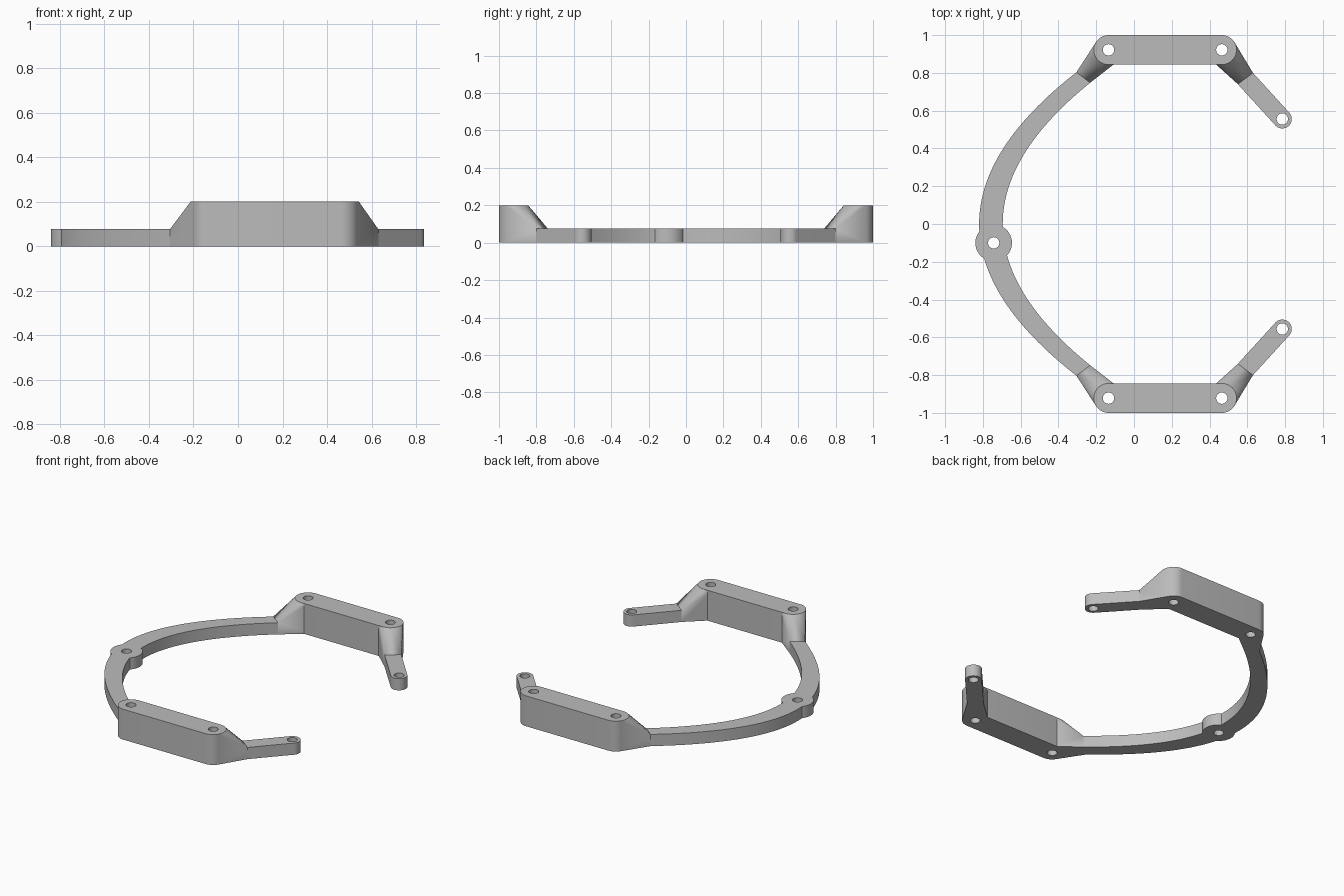
import bpy, bmesh, math

cube = bpy.data.objects.get("Cube")
if cube:
    bpy.data.objects.remove(cube, do_unlink=True)

TALL, LOW = 0.2, 0.077          # block height, band and arm height
BLOCK_R, TIP_R, BOSS_R, HOLE_R = 0.078, 0.05, 0.097, 0.03
BLOCK_Y = 0.922
LEFT_X, RIGHT_X = 0.465, -0.135   # pivot positions along each block
TIP = (0.785, 0.556)
BOSS = (-0.743, -0.1)

grey = bpy.data.materials.new("plain grey")
grey.use_nodes = True
colour = (0.5, 0.5, 0.5, 1)
grey.diffuse_color = colour
grey.node_tree.nodes["Principled BSDF"].inputs["Base Color"].default_value = colour

parts = []


def add_object(name, bm):
    bmesh.ops.recalc_face_normals(bm, faces=bm.faces)
    mesh = bpy.data.meshes.new(name)
    bm.to_mesh(mesh)
    bm.free()
    obj = bpy.data.objects.new(name, mesh)
    bpy.context.collection.objects.link(obj)
    mesh.materials.append(grey)
    return obj


def disc(x, y, r, n=48):
    return [(x + r * math.cos(math.tau * i / n), y + r * math.sin(math.tau * i / n))
            for i in range(n)]


def hull_part(name, *outlines):
    """Solid wrapped around upright outlines, each given as (points, height)."""
    bm = bmesh.new()
    for points, height in outlines:
        for x, y in points:
            bm.verts.new((x, y, 0))
            bm.verts.new((x, y, height))
    res = bmesh.ops.convex_hull(bm, input=bm.verts)
    inside = [v for v in res["geom_interior"] if isinstance(v, bmesh.types.BMVert)]
    bmesh.ops.delete(bm, geom=inside, context="VERTS")
    bmesh.ops.dissolve_limit(bm, angle_limit=0.01, verts=bm.verts, edges=bm.edges)
    parts.append(add_object(name, bm))


# Blocks, sloped ramps and pivot arms at the front and back
for side, s in (("front", -1), ("back", 1)):
    left_disc = disc(LEFT_X, s * BLOCK_Y, BLOCK_R)
    right_disc = disc(RIGHT_X, s * BLOCK_Y, BLOCK_R)
    left_joint = [(0.55, s * 0.74), (0.63, s * 0.80)]
    right_joint = [(-0.305, s * 0.803), (-0.232, s * 0.748)]
    hull_part(side + "_block", (left_disc, TALL), (right_disc, TALL))
    hull_part(side + "_left_ramp", (left_disc, TALL), (left_joint, LOW))
    hull_part(side + "_right_ramp", (right_disc, TALL), (right_joint, LOW))
    hull_part(side + "_arm", (left_joint, LOW), (disc(TIP[0], s * TIP[1], TIP_R), LOW))

# Boss on the curved band
hull_part("band_boss", (disc(*BOSS, BOSS_R), LOW))

# Curved band joining the two right ramps
bm = bmesh.new()
rings = []
STEPS = 64
for i in range(STEPS + 1):
    t = 2 * i / STEPS - 1
    outer = (-0.82 + 0.515 * t * t, 0.803 * t)
    inner = (-0.695 + 0.463 * t * t, 0.748 * t)
    rings.append([bm.verts.new((*p, z)) for p, z in
                  ((outer, 0), (outer, LOW), (inner, LOW), (inner, 0))])
for a, b in zip(rings, rings[1:]):
    for k in range(4):
        bm.faces.new((a[k], a[(k + 1) % 4], b[(k + 1) % 4], b[k]))
bm.faces.new(rings[0])
bm.faces.new(rings[-1])
parts.append(add_object("curved_band", bm))

# Pivot holes, cut through every part they pass
holes = [BOSS]
for s in (-1, 1):
    holes += [(LEFT_X, s * BLOCK_Y), (RIGHT_X, s * BLOCK_Y), (TIP[0], s * TIP[1])]
bm = bmesh.new()
for x, y in holes:
    base = bm.faces.new([bm.verts.new((px, py, -0.1)) for px, py in disc(x, y, HOLE_R, 32)])
    top = bmesh.ops.extrude_face_region(bm, geom=[base], use_keep_orig=True)["geom"]
    bmesh.ops.translate(bm, vec=(0, 0, 0.5),
                        verts=[v for v in top if isinstance(v, bmesh.types.BMVert)])
cutter = add_object("hole_cutter", bm)
cutter.hide_render = True

for obj in parts:
    cut = obj.modifiers.new("holes", "BOOLEAN")
    cut.operation = "DIFFERENCE"
    cut.solver = "EXACT"
    cut.object = cutter
    bpy.ops.object.select_all(action="DESELECT")
    obj.select_set(True)
    bpy.context.view_layer.objects.active = obj
    bpy.ops.object.modifier_apply(modifier=cut.name)
    bpy.ops.object.shade_smooth_by_angle(angle=math.radians(30))
bpy.data.objects.remove(cutter, do_unlink=True)
